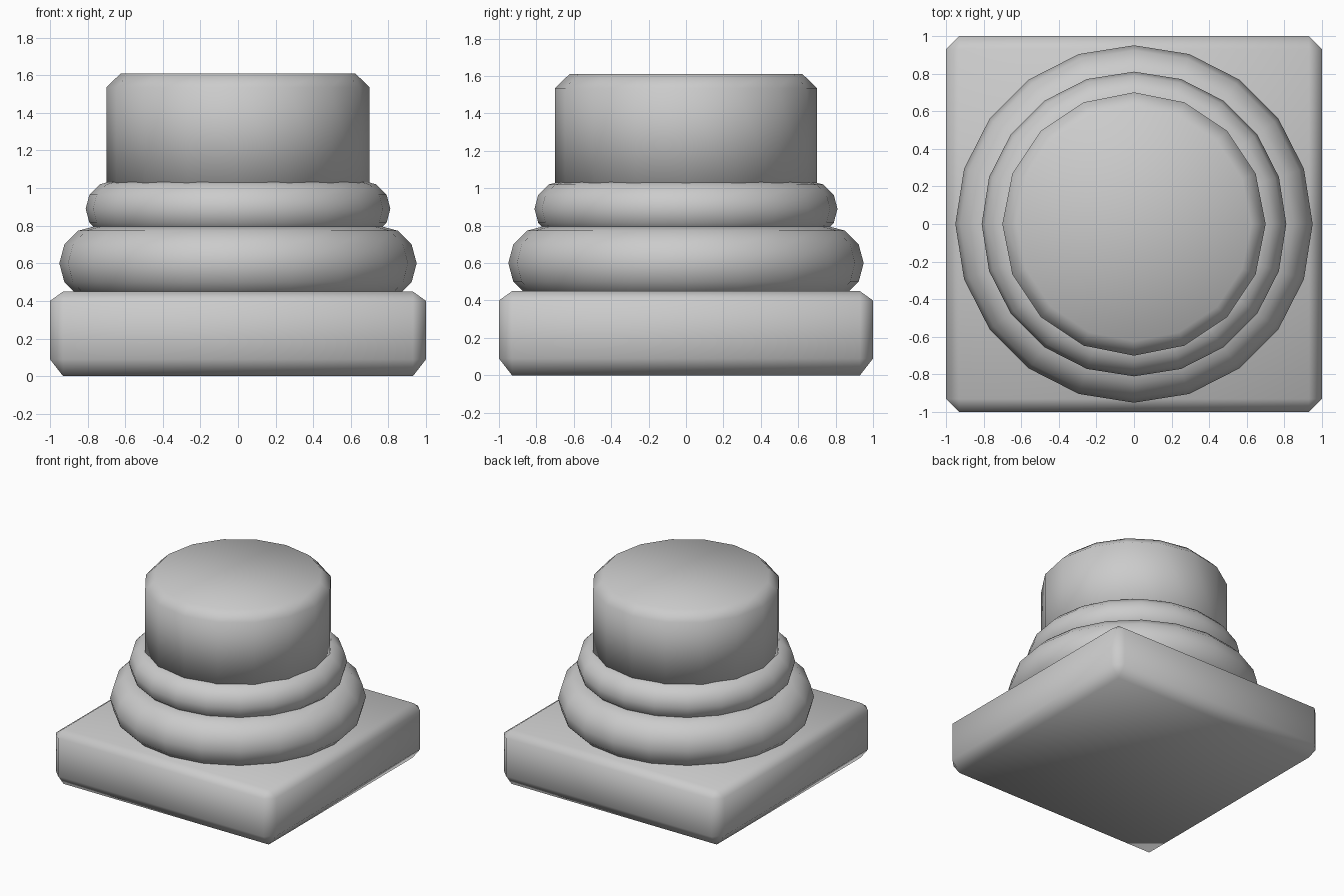
import bpy, bmesh
from math import pi

if "Cube" in bpy.data.objects:
    bpy.data.objects.remove(bpy.data.objects["Cube"])


def add_part(name, bm):
    bmesh.ops.recalc_face_normals(bm, faces=bm.faces[:])
    for f in bm.faces:
        f.smooth = True
    mesh = bpy.data.meshes.new(name)
    bm.to_mesh(mesh)
    bm.free()
    obj = bpy.data.objects.new(name, mesh)
    bpy.context.collection.objects.link(obj)
    return obj


def chamfer(bm, edges, width):
    bmesh.ops.bevel(bm, geom=edges, offset=width, offset_type='OFFSET',
                    segments=1, profile=0.5, affect='EDGES')


def ring(name, major, minor, z):
    bpy.ops.mesh.primitive_torus_add(
        major_segments=20, minor_segments=12,
        major_radius=major, minor_radius=minor, location=(0, 0, z))
    bpy.context.object.name = name
    bpy.ops.object.shade_smooth()


# Square plinth with chamfered edges
bm = bmesh.new()
bmesh.ops.create_cube(bm, size=1)
for v in bm.verts:
    v.co.x *= 2
    v.co.y *= 2
    v.co.z = 0.45 * (v.co.z + 0.5)
chamfer(bm, bm.edges[:], 0.07)
# The lower chamfer is a little taller than the upper one
for v in bm.verts:
    if 0.01 < v.co.z < 0.44:
        v.co.z = 0.09 if v.co.z < 0.2 else 0.40
add_part("plinth", bm)

# Two stacked rounded mouldings
ring("lower_moulding", 0.75, 0.20, 0.60)
ring("upper_moulding", 0.66, 0.15, 0.89)

# Sixteen-sided shaft stub with chamfered rim
bm = bmesh.new()
bmesh.ops.create_cone(bm, cap_ends=True, segments=16,
                      radius1=0.70, radius2=0.70, depth=0.66)
for v in bm.verts:
    v.co.z += 1.28
chamfer(bm, [e for e in bm.edges if all(v.co.z > 1.5 for v in e.verts)], 0.075)
add_part("shaft", bm)
